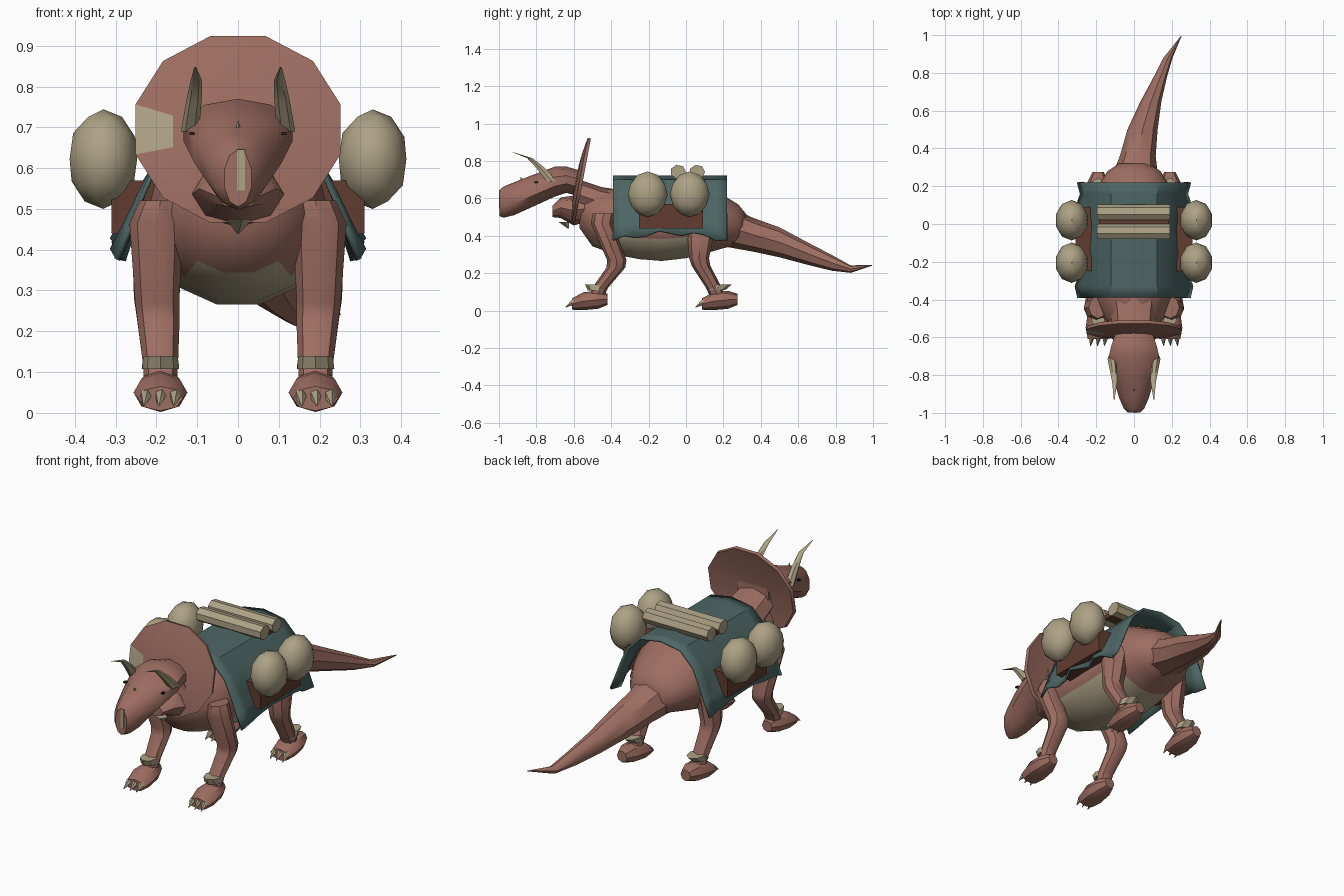
import bpy, bmesh, math
from mathutils import Vector

cube = bpy.data.objects.get("Cube")
if cube:
    bpy.data.objects.remove(cube, do_unlink=True)


def material(name, rgb):
    m = bpy.data.materials.new(name)
    m.use_nodes = True
    m.diffuse_color = (*rgb, 1)
    m.node_tree.nodes["Principled BSDF"].inputs["Base Color"].default_value = (*rgb, 1)
    return m


SKIN = material("reddish skin", (0.34, 0.155, 0.12))
BONE = material("pale bone", (0.42, 0.36, 0.235))
CLOTH = material("teal cloth", (0.075, 0.135, 0.13))
WOOD = material("dark wood", (0.12, 0.045, 0.03))
EYE = material("dark eye", (0.02, 0.015, 0.015))


def finish(bm, name, *mats, angle=40):
    bmesh.ops.recalc_face_normals(bm, faces=bm.faces)
    me = bpy.data.meshes.new(name)
    bm.to_mesh(me)
    bm.free()
    for m in mats:
        me.materials.append(m)
    ob = bpy.data.objects.new(name, me)
    bpy.context.collection.objects.link(ob)
    bpy.ops.object.select_all(action='DESELECT')
    ob.select_set(True)
    bpy.context.view_layer.objects.active = ob
    bpy.ops.object.shade_smooth_by_angle(angle=math.radians(angle))
    return ob


def loft(rings, axis='y', n=10, phase=0.0):
    """Skin a run of elliptical rings (x, y, z, radius a, radius b)."""
    bm = bmesh.new()
    loops = []
    for x, y, z, a, b in rings:
        loop = []
        for i in range(n):
            t = 2 * math.pi * i / n + phase
            u, v = a * math.cos(t), b * math.sin(t)
            loop.append(bm.verts.new((x + u, y, z + v) if axis == 'y' else (x + u, y + v, z)))
        loops.append(loop)
    for p, q in zip(loops, loops[1:]):
        for i in range(n):
            j = (i + 1) % n
            bm.faces.new((p[i], p[j], q[j], q[i]))
    bm.faces.new(loops[0])
    bm.faces.new(loops[-1])
    return bm


def along_y(rows):
    return [(0, *r[:2], *r[2:]) for r in rows]


def box(name, centre, size, mat):
    bm = bmesh.new()
    bmesh.ops.create_cube(bm, size=1)
    for v in bm.verts:
        v.co = Vector(c + p * s for c, p, s in zip(centre, v.co, size))
    return finish(bm, name, mat)


# Trunk with a pale belly
bm = loft(along_y([(-.57, .52, .08, .08), (-.5, .49, .16, .15), (-.38, .475, .21, .18),
                   (-.25, .475, .225, .205), (-.13, .475, .23, .215), (.0, .48, .23, .205),
                   (.1, .49, .225, .19), (.2, .475, .19, .145), (.28, .46, .14, .11),
                   (.32, .45, .08, .07)]), n=14)
bm.normal_update()
for f in bm.faces:
    c = f.calc_center_median()
    f.material_index = int(c.z < .37 and -.46 < c.y < .06)
finish(bm, "trunk", SKIN, BONE)

# Tail sweeping to one side
finish(loft([(0, .22, .45, .13, .11), (.02, .36, .405, .095, .09), (.045, .5, .365, .08, .08),
             (.09, .65, .305, .055, .06), (.14, .78, .255, .035, .042),
             (.18, .88, .222, .024, .02), (.25, .995, .242, .002, .002)], n=8), "tail", SKIN)

# Neck, lower jaw and chin
finish(loft(along_y([(-.32, .54, .15, .1), (-.45, .575, .125, .085), (-.6, .63, .11, .08)]), n=8),
       "neck", SKIN)
finish(loft(along_y([(-.45, .56, .09, .06), (-.6, .535, .115, .08), (-.67, .55, .095, .055),
                     (-.715, .53, .05, .03)]), n=8), "lower_jaw", SKIN)
finish(loft([(0, -.63, .44, .004, .004), (0, -.655, .475, .035, .03)], 'z', 5), "chin_tip", BONE)

# Head, with flat snout front
finish(loft(along_y([(-.57, .68, .1, .07), (-.64, .7, .125, .07), (-.7, .69, .14, .08),
                     (-.82, .64, .113, .085), (-.92, .598, .083, .088), (-.975, .58, .058, .083),
                     (-.997, .575, .035, .07)]), n=10, phase=math.pi / 10), "head", SKIN)
box("snout_stripe", (.007, -.997, .595), (.02, .005, .1), BONE)
finish(loft([(0, -.87, .685, .01, .014), (0, -.885, .715, .001, .001)], 'z', 5), "nose_horn", BONE)

# Neck frill, leaning back, with one pale mark on the rim
bm = loft([(0, -.59, .69, .08, .08), (0, -.585, .69, .165, .15), (0, -.57, .695, .26, .237),
           (0, -.552, .695, .255, .232), (0, -.575, .69, .12, .11)], n=12, phase=math.pi / 12)
for f in bm.faces:
    c = f.calc_center_median()
    f.material_index = int(c.x < -.18 and abs(c.z - .69) < .03 and c.y < -.572)
for v in bm.verts:
    v.co.y += (v.co.z - .69) * .19
finish(bm, "frill", SKIN, BONE, angle=35)


def foot(s, heel, name):
    """Foot with claws; heel is the y position of its back."""
    x = s * .19
    finish(loft([(x, heel, .06, .03, .03), (x, heel - .05, .058, .055, .048),
                 (x, heel - .13, .05, .066, .048), (x, heel - .19, .035, .055, .03)], n=8),
           name + "_foot", SKIN)
    for i in (-1, 0, 1):
        cx = x + i * .036
        finish(loft([(cx, heel - .15, .05, .017, .02), (cx, heel - .19, .042, .014, .016),
                     (cx * 1.02, heel - .225, .018, .002, .002)], n=5), name + "_claw", BONE)


for s, side in ((1, "left"), (-1, "right")):
    # Legs with ankle cuffs
    finish(loft([(s * .19, -.44, .52, .05, .06), (s * .2, -.45, .465, .066, .058),
                 (s * .198, -.37, .27, .054, .052), (s * .195, -.375, .23, .052, .05),
                 (s * .19, -.46, .12, .043, .042), (s * .19, -.48, .07, .04, .04)], 'z', 8),
           side + "_front_leg", SKIN)
    finish(loft([(s * .16, .1, .53, .06, .07), (s * .195, .08, .43, .065, .075),
                 (s * .2, .07, .28, .055, .053), (s * .197, .08, .24, .052, .05),
                 (s * .19, .15, .12, .043, .042), (s * .19, .17, .07, .04, .04)], 'z', 8),
           side + "_hind_leg", SKIN)
    foot(s, -.42, side + "_front")
    foot(s, .275, side + "_hind")
    finish(loft([(s * .19, -.475, .108, .046, .05), (s * .19, -.485, .14, .042, .055)], 'z', 8),
           side + "_front_cuff", BONE)
    finish(loft([(s * .19, .16, .11, .046, .05), (s * .19, .18, .14, .042, .065)], 'z', 8),
           side + "_hind_cuff", BONE)

    # Brow horns and eyes
    finish(loft([(s * .118, -.715, .69, .022, .034), (s * .108, -.78, .765, .019, .026),
                 (s * .102, -.835, .815, .014, .016), (s * .105, -.93, .848, .002, .002)], 'z', 6),
           side + "_horn", BONE)
    box(side + "_eye", (s * .113, -.8, .685), (.012, .018, .008), EYE)

    # Side crates carrying round sacks
    box(side + "_crate", (s * .255, -.08, .505), (.11, .34, .13), WOOD)
    for y in (-.205, .02):
        bm = bmesh.new()
        bmesh.ops.create_icosphere(bm, subdivisions=2, radius=1)
        for v in bm.verts:
            v.co = Vector((s * .33 + v.co.x * .087, y + v.co.y * .107, .622 + v.co.z * .122))
        finish(bm, side + "_sack", BONE, angle=30)

# Draped blanket with folded hems
section = [(0, .715), (.12, .695), (.195, .62), (.235, .53), (.265, .45), (.295, .375)]
profile = [(-x, z) for x, z in reversed(section[1:])] + section
rows = 10
bm = bmesh.new()
grid = []
for r in range(rows + 1):
    t = r / rows
    y = -.39 + .61 * t
    row = []
    for x, z in profile:
        hang = max(0, (.62 - z) / .25)
        wave = math.sin(t * 19)
        lift = hang * (.04 * math.sin(math.pi * t) + .014 * wave)
        row.append(bm.verts.new((x * (1 + .05 * hang * wave), y, z + lift)))
    grid.append(row)
for p, q in zip(grid, grid[1:]):
    for i in range(len(p) - 1):
        bm.faces.new((p[i], p[i + 1], q[i + 1], q[i]))
blanket = finish(bm, "blanket", CLOTH, angle=35)
thick = blanket.modifiers.new("thickness", 'SOLIDIFY')
thick.thickness = .012
thick.offset = 0

# Bedrolls tied across the back
for y in (.06, -.042):
    bm = loft([(0, -.195, 0, .042, .038), (0, .19, 0, .042, .038)], n=7)
    for v in bm.verts:
        v.co = Vector((v.co.y, y + v.co.x, .742 + v.co.z))
    finish(bm, "bedroll", BONE, angle=30)
box("bedroll_strap", (0, .01, .722), (.37, .05, .02), WOOD)
